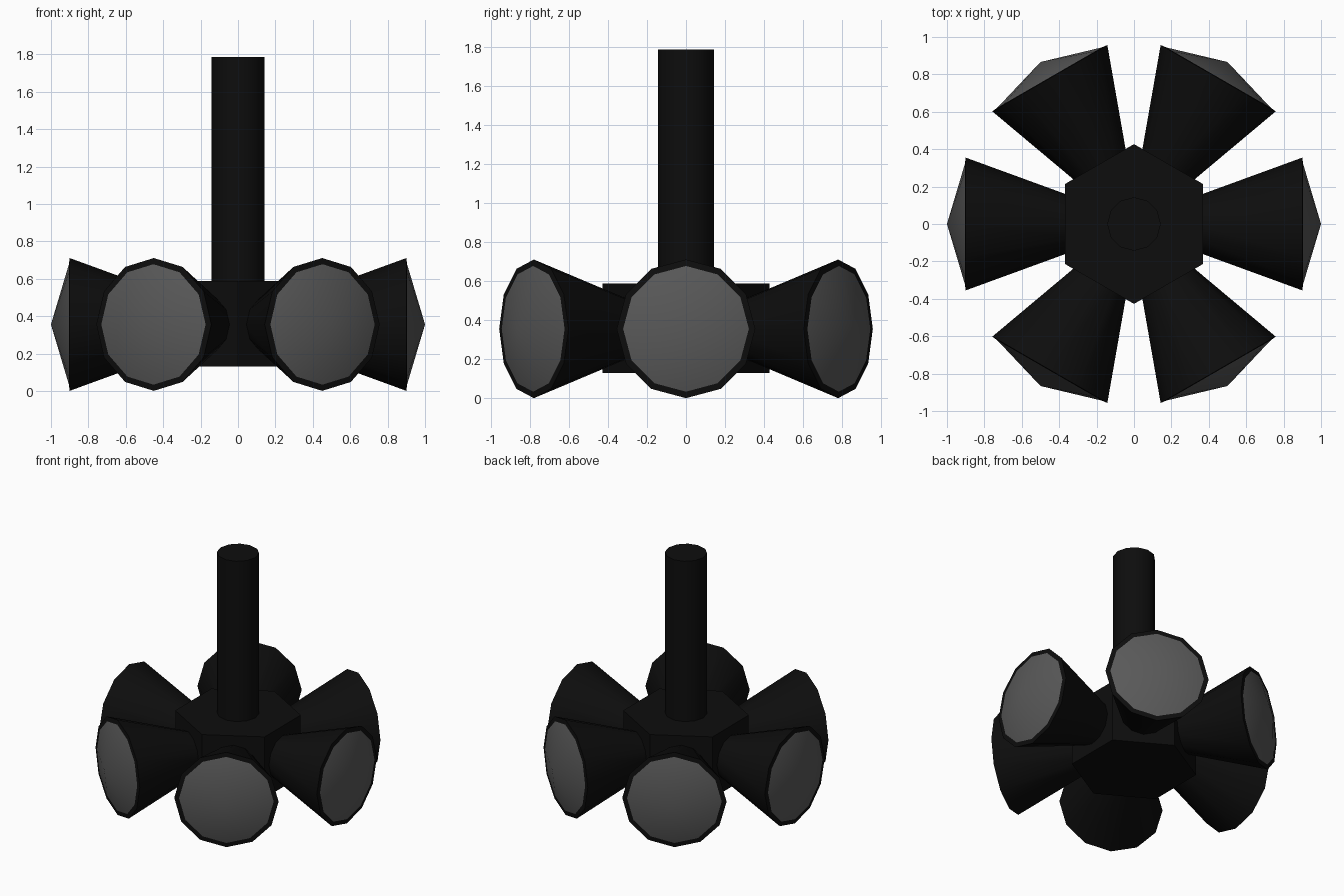
import bpy, bmesh
from math import pi, sin, cos, radians
from mathutils import Matrix

if "Cube" in bpy.data.objects:
    bpy.data.objects.remove(bpy.data.objects["Cube"])


def material(name, v):
    m = bpy.data.materials.new(name)
    m.diffuse_color = (v, v, v, 1)
    m.use_nodes = True
    m.node_tree.nodes["Principled BSDF"].inputs["Base Color"].default_value = m.diffuse_color
    return m


BLACK = material("black_metal", 0.004)
GREY = material("lens_grey", 0.1)


def lathe(name, profile, sides, mat, matrix, phase=0.0, smooth=True):
    """Spin (radius, height) points around local z; radius 0 closes to a point."""
    bm = bmesh.new()
    rings = []
    for r, h in profile:
        n = sides if r > 0 else 1
        rings.append([bm.verts.new((r * cos(phase + 2 * pi * i / sides),
                                    r * sin(phase + 2 * pi * i / sides), h))
                      for i in range(n)])
    for a, b in zip(rings, rings[1:]):
        for i in range(sides):
            j = (i + 1) % sides
            if len(a) == 1:
                bm.faces.new((a[0], b[j], b[i]))
            elif len(b) == 1:
                bm.faces.new((a[i], a[j], b[0]))
            else:
                bm.faces.new((a[i], a[j], b[j], b[i]))
    bmesh.ops.recalc_face_normals(bm, faces=bm.faces)
    me = bpy.data.meshes.new(name)
    bm.to_mesh(me)
    bm.free()
    ob = bpy.data.objects.new(name, me)
    bpy.context.collection.objects.link(ob)
    ob.matrix_world = matrix
    me.materials.append(mat)
    if smooth:
        bpy.ops.object.select_all(action='DESELECT')
        ob.select_set(True)
        bpy.context.view_layer.objects.active = ob
        bpy.ops.object.shade_smooth_by_angle(angle=radians(35))
    return ob


MID = 0.356   # height of the horn axes

# Hexagonal hub, corners on the y axis
lathe("hub", [(0, 0.13), (0.427, 0.13), (0.427, 0.588), (0, 0.588)], 6,
      BLACK, Matrix(), pi / 2, smooth=False)

# Hanging pole
lathe("pole", [(0, 0.58), (0.143, 0.58), (0.143, 1.787), (0, 1.787)], 12,
      BLACK, Matrix())

# Six flared horns, each with a lip and a shallow conical lens
for k in range(6):
    m = (Matrix.Translation((0, 0, MID)) @ Matrix.Rotation(k * pi / 3, 4, 'Z')
         @ Matrix.Rotation(pi / 2, 4, 'Y'))
    lathe(f"horn_{k + 1}", [(0, 0.33), (0.147, 0.33), (0.355, 0.9), (0.322, 0.904)],
          12, BLACK, m)
    lathe(f"lens_{k + 1}", [(0.322, 0.904), (0, 1.0)], 12, GREY, m)
